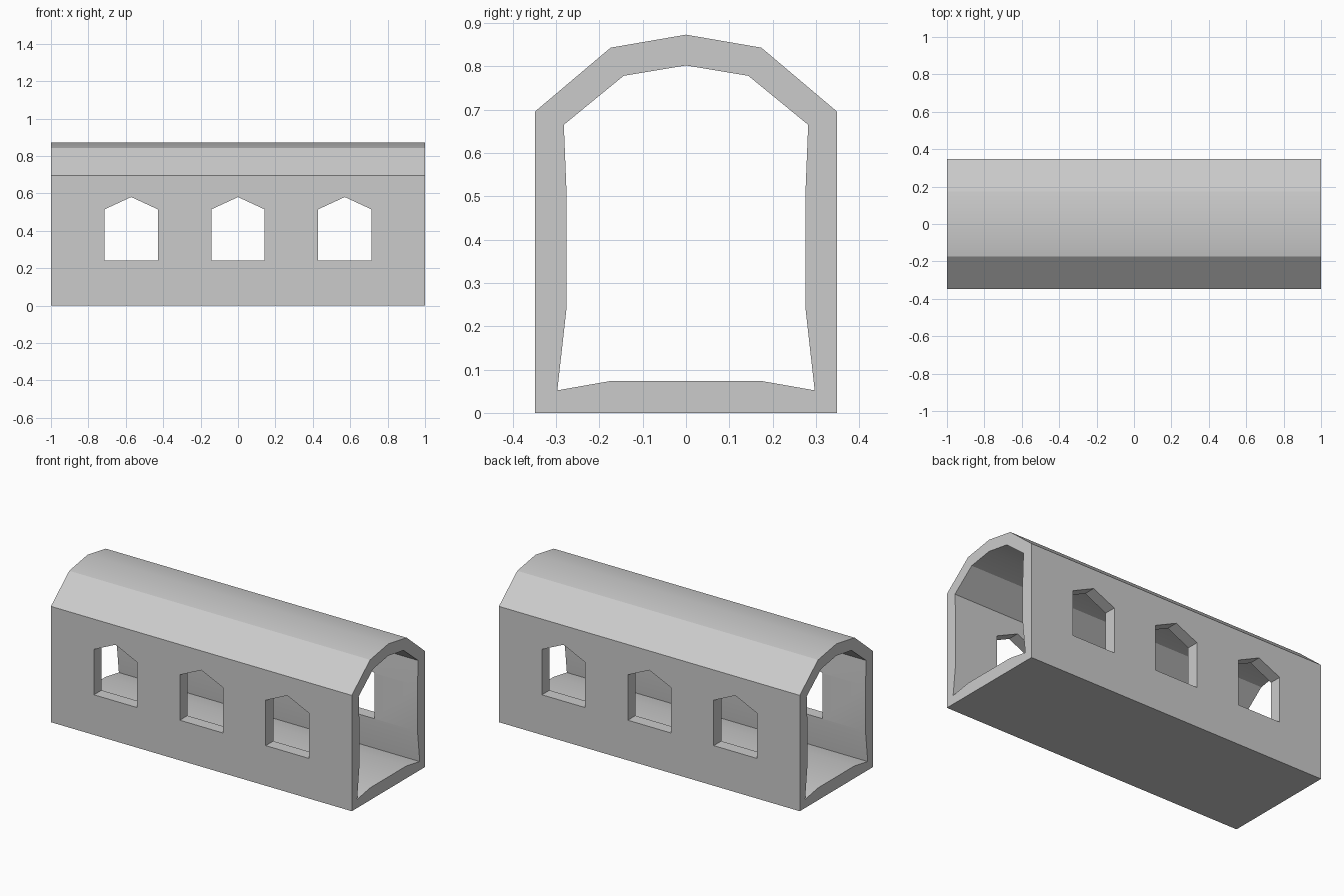
import bpy, bmesh, math

if "Cube" in bpy.data.objects:
    bpy.data.objects.remove(bpy.data.objects["Cube"])

grey = bpy.data.materials.new("plain grey")
grey.diffuse_color = (0.6, 0.6, 0.6, 1)
grey.use_nodes = True
grey.node_tree.nodes["Principled BSDF"].inputs["Base Color"].default_value = grey.diffuse_color


def mirrored(half):
    """Close a right-hand half profile (bottom to top) by mirroring it."""
    return half + [(-a, b) for a, b in reversed(half) if a > 0]


def make_object(name, bm):
    bmesh.ops.recalc_face_normals(bm, faces=bm.faces)
    mesh = bpy.data.meshes.new(name)
    bm.to_mesh(mesh)
    bm.free()
    mesh.materials.append(grey)
    ob = bpy.data.objects.new(name, mesh)
    bpy.context.collection.objects.link(ob)
    return ob


def add_prism(bm, points, axis, lo, hi):
    """Extrude a 2D profile along x (profile in y,z) or along y (profile in x,z)."""
    place = (lambda t, p: (t, p[0], p[1])) if axis == "x" else (lambda t, p: (p[0], t, p[1]))
    ends = [[bm.verts.new(place(t, p)) for p in points] for t in (lo, hi)]
    n = len(points)
    for ring in ends:
        bm.faces.new(ring)
    for i in range(n):
        j = (i + 1) % n
        bm.faces.new((ends[0][i], ends[0][j], ends[1][j], ends[1][i]))


def cut(target, cutter):
    mod = target.modifiers.new("cut", "BOOLEAN")
    mod.operation = "DIFFERENCE"
    mod.solver = "EXACT"
    mod.object = cutter
    bpy.context.view_layer.objects.active = target
    bpy.ops.object.modifier_apply(modifier=mod.name)
    bpy.data.objects.remove(cutter)


# Outer shell: straight walls under a faceted arched roof
bm = bmesh.new()
add_prism(bm, mirrored([(0.348, 0), (0.348, 0.696), (0.174, 0.843), (0, 0.873)]), "x", -1, 1)
hall = make_object("arched_hall", bm)

# Hollow interior, open at both ends
bm = bmesh.new()
add_prism(bm, mirrored([(0.172, 0.074), (0.297, 0.052), (0.276, 0.24), (0.276, 0.515),
                        (0.282, 0.665), (0.144, 0.778), (0, 0.802)]), "x", -1.1, 1.1)
cut(hall, make_object("interior_cutter", bm))

# Three pointed windows through both walls
bm = bmesh.new()
for cx in (-0.571, 0, 0.571):
    add_prism(bm, [(cx - 0.143, 0.241), (cx + 0.143, 0.241), (cx + 0.143, 0.514),
                   (cx, 0.58), (cx - 0.143, 0.514)], "y", -0.5, 0.5)
cut(hall, make_object("window_cutter", bm))

# Smooth the shallow bends, keep the rest crisp
bpy.ops.object.select_all(action="DESELECT")
hall.select_set(True)
bpy.context.view_layer.objects.active = hall
bpy.ops.object.shade_smooth_by_angle(angle=math.radians(25))
